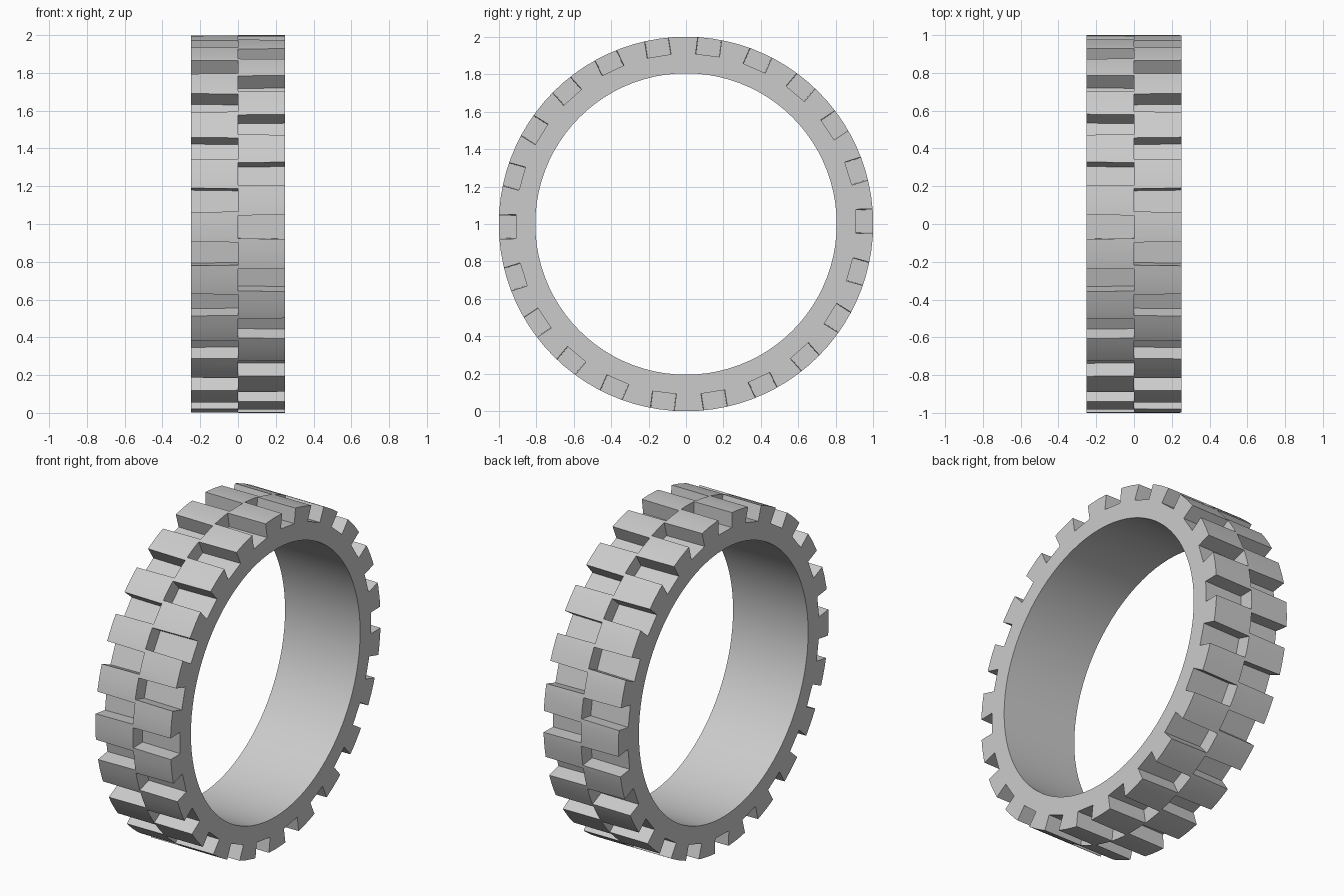
import bpy
import bmesh
import math
from mathutils import Matrix, Vector

OUTER, INNER, HALF_WIDTH = 1.0, 0.805, 0.25
LUGS = 22
FLOOR = 0.908
PHASE = math.radians(0.9)
PITCH = 2 * math.pi / LUGS
SEGMENTS = 88

if "Cube" in bpy.data.objects:
    bpy.data.objects.remove(bpy.data.objects["Cube"], do_unlink=True)


def make_object(name, bm):
    bmesh.ops.recalc_face_normals(bm, faces=bm.faces)
    mesh = bpy.data.meshes.new(name)
    bm.to_mesh(mesh)
    bm.free()
    obj = bpy.data.objects.new(name, mesh)
    bpy.context.collection.objects.link(obj)
    obj.location.z = OUTER
    return obj


# Rubber colour
grey = bpy.data.materials.new("light grey")
grey.use_nodes = True
grey.diffuse_color = (0.6, 0.6, 0.6, 1)
grey.node_tree.nodes["Principled BSDF"].inputs["Base Color"].default_value = (0.6, 0.6, 0.6, 1)

# Plain band: a rectangular section swept around the x axis
bm = bmesh.new()
section = [(-HALF_WIDTH, INNER), (HALF_WIDTH, INNER), (HALF_WIDTH, OUTER), (-HALF_WIDTH, OUTER)]
rings = []
for i in range(SEGMENTS):
    turn = Matrix.Rotation(2 * math.pi * i / SEGMENTS, 3, "X")
    rings.append([bm.verts.new(turn @ Vector((x, r, 0))) for x, r in section])
for i, ring in enumerate(rings):
    following = rings[(i + 1) % SEGMENTS]
    for j in range(4):
        k = (j + 1) % 4
        bm.faces.new((ring[j], ring[k], following[k], following[j]))
tyre = make_object("tyre", bm)
tyre.data.materials.append(grey)

# Notch cutters: one row per half, staggered by half a pitch
bm = bmesh.new()
for side in (1, -1):
    for i in range(LUGS):
        angle = PHASE + PITCH * (i + (0 if side > 0 else 0.5))
        box = bmesh.ops.create_cube(bm, size=1)["verts"]
        for v in box:
            outside = v.co.x > 0
            v.co = Vector((side * 0.3 if outside else 0,
                           FLOOR + (v.co.y + 0.5) * 0.2,
                           v.co.z * (0.13 if outside else 0.122)))
        bmesh.ops.rotate(bm, verts=box, cent=(0, 0, 0), matrix=Matrix.Rotation(angle, 3, "X"))
cutter = make_object("notch_cutter", bm)
cutter.hide_render = True

# Cut the tread, then drop the cutter
cut = tyre.modifiers.new("tread", "BOOLEAN")
cut.operation = "DIFFERENCE"
cut.solver = "EXACT"
cut.object = cutter
bpy.context.view_layer.update()
bpy.ops.object.select_all(action="DESELECT")
tyre.select_set(True)
bpy.context.view_layer.objects.active = tyre
bpy.ops.object.modifier_apply(modifier=cut.name)
bpy.data.objects.remove(cutter, do_unlink=True)
bpy.ops.object.shade_smooth_by_angle(angle=math.radians(30))
